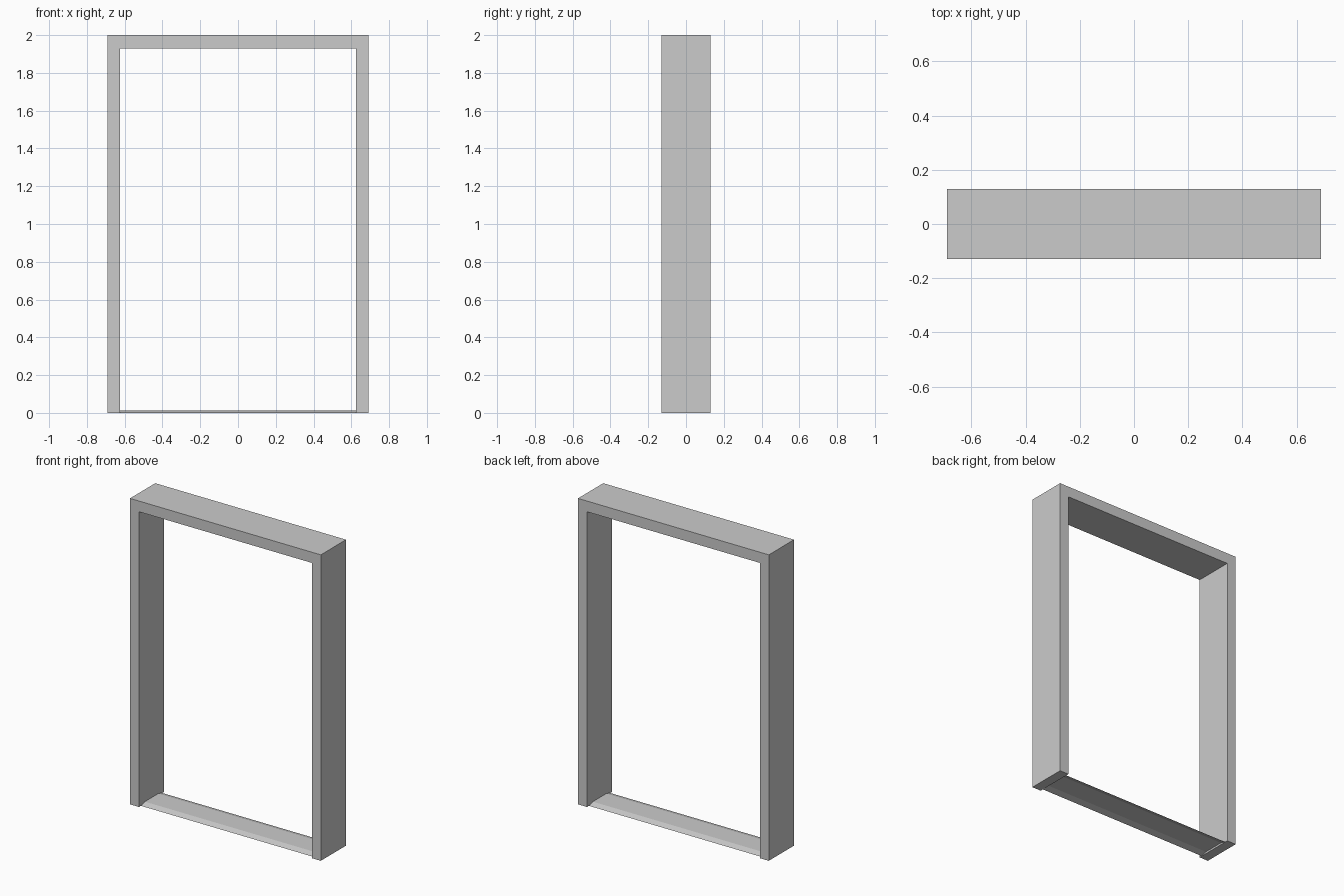
import bpy
import bmesh

if "Cube" in bpy.data.objects:
    bpy.data.objects.remove(bpy.data.objects["Cube"])

W, D, H = 0.69, 0.13, 2.0      # half width, half depth, height
IW, IH = 0.625, 1.93           # opening half width and height


def new_object(name, bm):
    mesh = bpy.data.meshes.new(name)
    bm.to_mesh(mesh)
    bm.free()
    obj = bpy.data.objects.new(name, mesh)
    bpy.context.collection.objects.link(obj)
    return obj


def extrude(bm, geom, vec):
    res = bmesh.ops.extrude_face_region(bm, geom=geom)
    verts = [v for v in res["geom"] if isinstance(v, bmesh.types.BMVert)]
    bmesh.ops.translate(bm, verts=verts, vec=vec)
    bmesh.ops.recalc_face_normals(bm, faces=bm.faces)


# Door frame: one U-shaped outline extruded through the wall depth
bm = bmesh.new()
outline = [(-W, 0), (-W, H), (W, H), (W, 0),
           (IW, 0), (IW, IH), (-IW, IH), (-IW, 0)]
face = bm.faces.new([bm.verts.new((x, -D, z)) for x, z in outline])
extrude(bm, [face], (0, 2 * D, 0))
new_object("door_frame", bm)

# Threshold: thin hollow strip with sloped front and back edges
bm = bmesh.new()
profile = [(-0.11, 0), (-0.07, 0.012), (0.07, 0.012), (0.11, 0)]
rows = [[bm.verts.new((x, y, z)) for y, z in profile] for x in (-IW, IW)]
for i in range(len(profile) - 1):
    bm.faces.new((rows[0][i], rows[1][i], rows[1][i + 1], rows[0][i + 1]))
new_object("threshold", bm)
